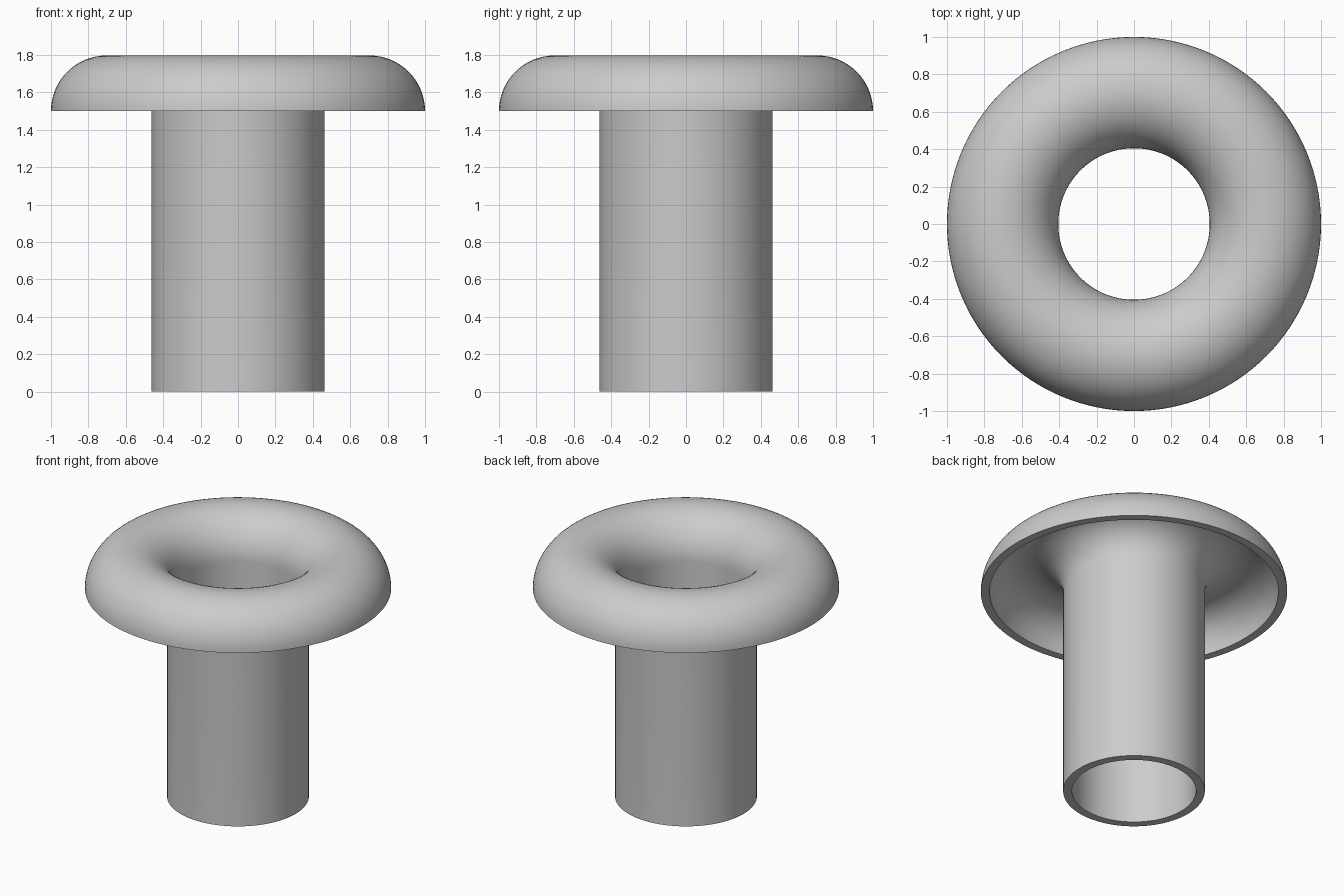
import bpy, bmesh, math

cube = bpy.data.objects.get("Cube")
if cube:
    bpy.data.objects.remove(cube, do_unlink=True)

# Dimensions
RIM_R = 0.7025       # radius of the lip's arc centre
RIM_Z = 1.5          # height of the lip's lower edge
OUTER = 0.2975       # upper arc radius
INNER = 0.24         # lower arc radius
ARC_STEPS = 32
SEGMENTS = 128

grey = bpy.data.materials.new("plain_grey")
grey.use_nodes = True
colour = (0.6, 0.6, 0.6, 1)
grey.diffuse_color = colour
grey.node_tree.nodes["Principled BSDF"].inputs["Base Color"].default_value = colour


def arc(radius):
    """Half circle from the tube side over to the outer edge."""
    angles = [math.pi * (1 - i / ARC_STEPS) for i in range(ARC_STEPS + 1)]
    return [(RIM_R + radius * math.cos(a), RIM_Z + radius * math.sin(a)) for a in angles]


# Closed wall section: bore, upper arc, lower arc, tube outside
section = [(RIM_R - OUTER, 0)] + arc(OUTER) + arc(INNER)[::-1] + [(RIM_R - INNER, 0)]

# Revolve the section into a flanged tube
bm = bmesh.new()
rings = []
for s in range(SEGMENTS):
    a = math.tau * s / SEGMENTS
    rings.append([bm.verts.new((r * math.cos(a), r * math.sin(a), z)) for r, z in section])
for s, ring in enumerate(rings):
    following = rings[(s + 1) % SEGMENTS]
    for i in range(len(section)):
        j = (i + 1) % len(section)
        bm.faces.new((ring[i], ring[j], following[j], following[i]))
bmesh.ops.recalc_face_normals(bm, faces=bm.faces)

mesh = bpy.data.meshes.new("flanged_tube")
bm.to_mesh(mesh)
bm.free()
mesh.materials.append(grey)
tube = bpy.data.objects.new("flanged_tube", mesh)
bpy.context.collection.objects.link(tube)

# Smooth curves with crisp cut edges
bpy.ops.object.select_all(action='DESELECT')
tube.select_set(True)
bpy.context.view_layer.objects.active = tube
bpy.ops.object.shade_smooth_by_angle(angle=math.radians(30))
